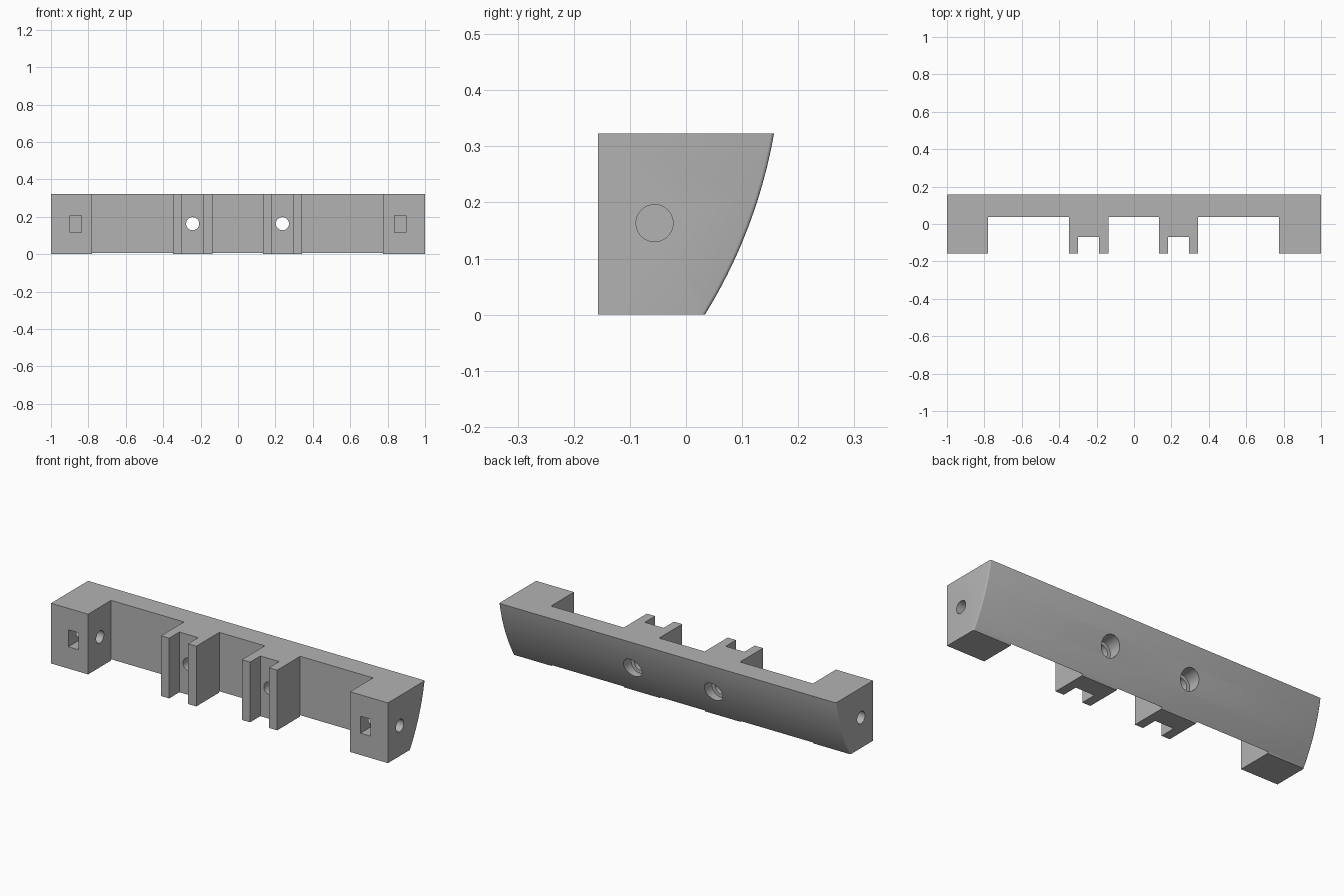
import bpy, bmesh, math

cube = bpy.data.objects.get("Cube")
if cube:
    bpy.data.objects.remove(cube, do_unlink=True)

HEIGHT, FRONT = 0.323, -0.157
ARC_Y, ARC_Z, ARC_R = -0.7424, 0.4807, 0.913   # centre and radius of the curved back
MID = -0.0025                                  # centre line of the bays
HOLE_Z = 0.163

grey = bpy.data.materials.new("Matte grey")
grey.use_nodes = True
colour = (0.45, 0.45, 0.45, 1)
grey.diffuse_color = colour
grey.node_tree.nodes["Principled BSDF"].inputs["Base Color"].default_value = colour


def section(bm, x, inset):
    """Side profile at x, with the curved back drawn in by inset."""
    pts = [(FRONT, HEIGHT), (FRONT, 0)]
    steps = 28
    for i in range(steps + 1):
        z = HEIGHT * i / steps
        pts.append((ARC_Y + math.sqrt((ARC_R - inset) ** 2 - (z - ARC_Z) ** 2), z))
    return [bm.verts.new((x, y, z)) for y, z in pts]


# Main bar: profile lofted along x, with a small rounding at each end of the back
bm = bmesh.new()
FILLET = 0.006
turns = [math.radians(a) for a in (0, 30, 60, 90)]
stations = [(1 - FILLET * (1 - math.cos(t)), FILLET * (1 - math.sin(t))) for t in turns]
rings = [section(bm, -x, i) for x, i in stations]
rings = [section(bm, -1 + FILLET * (1 - math.cos(t)), FILLET * (1 - math.sin(t))) for t in turns] \
    if not rings else rings
rings += [section(bm, x, i) for x, i in reversed(stations)]
for a, b in zip(rings, rings[1:]):
    for i in range(len(a)):
        j = (i + 1) % len(a)
        bm.faces.new((a[i], a[j], b[j], b[i]))
bm.faces.new(rings[0])
bm.faces.new(rings[-1])
bmesh.ops.recalc_face_normals(bm, faces=bm.faces[:])
mesh = bpy.data.meshes.new("mounting_bar")
bm.to_mesh(mesh)
bm.free()
bar = bpy.data.objects.new("mounting_bar", mesh)
bpy.context.collection.objects.link(bar)
mesh.materials.append(grey)


def cut(cutter):
    """Subtract the cutter from the bar and discard it."""
    cutter.hide_render = True
    cutter.data.materials.append(grey)
    mod = bar.modifiers.new("cut", "BOOLEAN")
    mod.operation, mod.solver, mod.object = "DIFFERENCE", "EXACT", cutter
    bpy.ops.object.select_all(action="DESELECT")
    bpy.context.view_layer.objects.active = bar
    bar.select_set(True)
    bpy.ops.object.modifier_apply(modifier=mod.name)
    bpy.data.objects.remove(cutter, do_unlink=True)


def cut_box(x0, x1, y0, y1, z0, z1):
    bpy.ops.mesh.primitive_cube_add(size=1, location=((x0 + x1) / 2, (y0 + y1) / 2, (z0 + z1) / 2))
    box = bpy.context.object
    box.scale = (x1 - x0, y1 - y0, z1 - z0)
    bpy.context.view_layer.update()
    cut(box)


def cut_hole(radius, length, location, rotation):
    bpy.ops.mesh.primitive_cylinder_add(vertices=48, radius=radius, depth=length,
                                        location=location, rotation=rotation)
    cut(bpy.context.object)


# Full-height bays between the end blocks and the forked posts
WALL, OUT = 0.038, -0.3
BLOCK, POST_OUT, POST_IN = 0.7775, 0.345, 0.135
for x0, x1 in ((-BLOCK, -POST_OUT), (-POST_IN, POST_IN), (POST_OUT, BLOCK)):
    cut_box(MID + x0, MID + x1, OUT, WALL, -0.1, 0.5)

for side in (-1, 1):
    post = MID + side * 0.24
    # Slot that forks the post
    cut_box(post - 0.056, post + 0.056, OUT, -0.07, -0.1, 0.5)
    # Screw hole with a counterbore from the curved back
    across = (math.pi / 2, 0, 0)
    cut_hole(0.035, 0.8, (post, 0, HOLE_Z), across)
    cut_hole(0.053, 0.3, (post, 0.2, HOLE_Z), across)
    # Bolt hole through the end block, and the nut pocket in its front
    cut_hole(0.033, 0.4, (side * 0.9, -0.056, HOLE_Z), (0, math.pi / 2, 0))
    cut_box(side * 0.867 - 0.03, side * 0.867 + 0.03, OUT, -0.012, 0.117, 0.208)

bpy.ops.object.select_all(action="DESELECT")
bar.select_set(True)
bpy.context.view_layer.objects.active = bar
bpy.ops.object.shade_smooth_by_angle(angle=math.radians(32))
